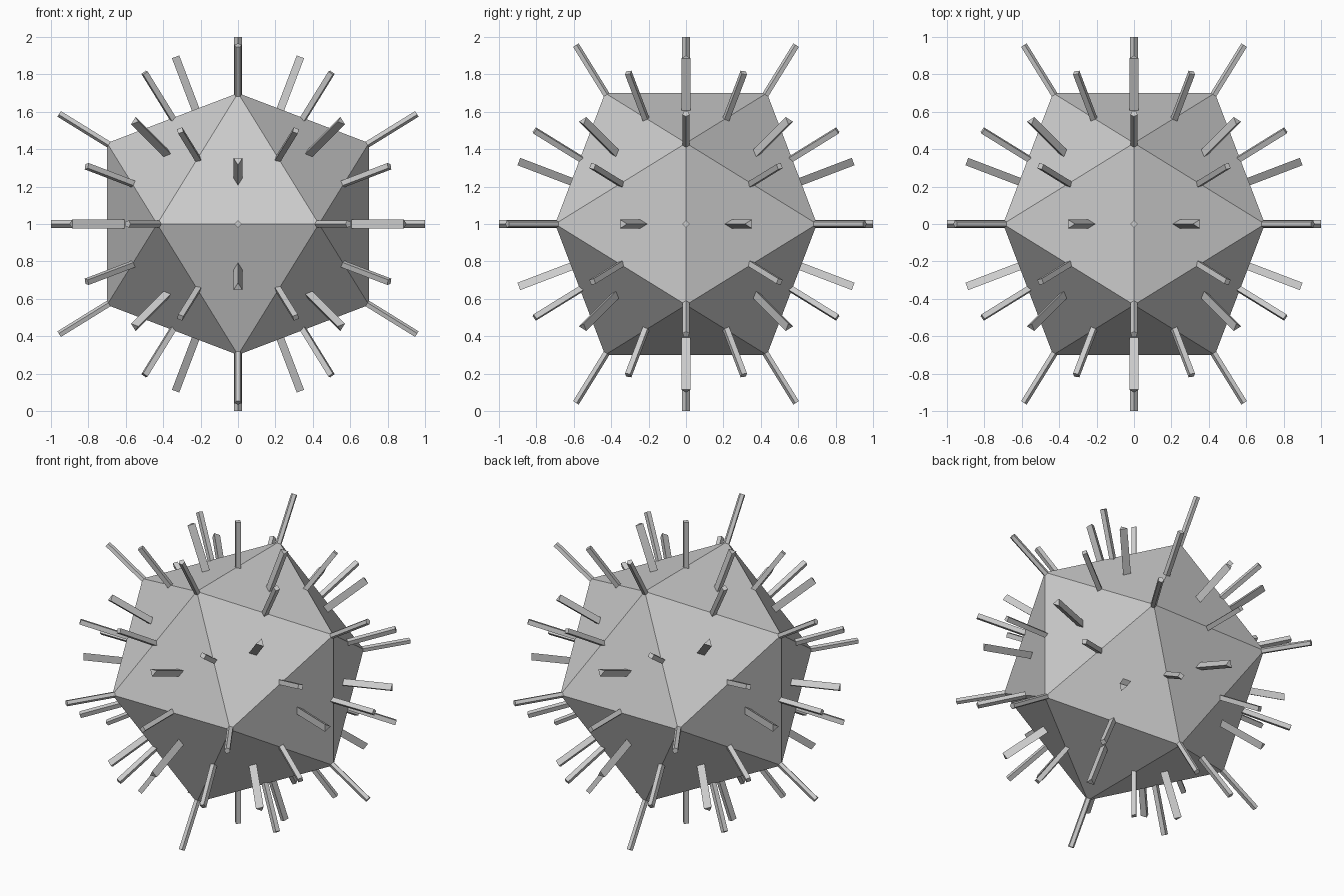
import bpy, bmesh, math
from mathutils import Vector

if "Cube" in bpy.data.objects:
    bpy.data.objects.remove(bpy.data.objects["Cube"])

PHI = (1 + math.sqrt(5)) / 2
A = 0.7            # half extent of the icosahedron
B = A / PHI
CENTRE = Vector((0, 0, 1))
LENGTH, SINK = 0.3, 0.02


def finish(bm, name):
    bmesh.ops.recalc_face_normals(bm, faces=bm.faces)
    mesh = bpy.data.meshes.new(name)
    bm.to_mesh(mesh)
    obj = bpy.data.objects.new(name, mesh)
    bpy.context.collection.objects.link(obj)
    obj.location = CENTRE


def spike(bm, base, toward, sides, radius):
    """Radial prism on the surface with one corner facing `toward`."""
    n = base.normalized()
    d = toward - base
    u = (d - n * d.dot(n)).normalized()
    w = n.cross(u)
    r = base.length
    rings = []
    for h in (r - SINK, r + LENGTH):
        rings.append([bm.verts.new(n * h + radius * (u * math.cos(t) + w * math.sin(t)))
                      for t in (2 * math.pi * i / sides for i in range(sides))])
    low, high = rings
    bm.faces.new(low[::-1])
    bm.faces.new(high)
    for i in range(sides):
        j = (i + 1) % sides
        bm.faces.new((low[i], low[j], high[j], high[i]))


# Icosahedral body: hull of three crossed golden rectangles
body = bmesh.new()
for s in (-1, 1):
    for t in (-1, 1):
        for p in ((s * A, 0, t * B), (0, s * B, t * A), (s * B, t * A, 0)):
            body.verts.new(p)
bmesh.ops.convex_hull(body, input=body.verts[:])

# Five-sided spikes on the corners
corner = bmesh.new()
for v in body.verts:
    spike(corner, v.co, v.link_edges[0].other_vert(v).co, 5, 0.0195)

# Four-sided spikes on the edge midpoints
edge = bmesh.new()
for e in body.edges:
    spike(edge, (e.verts[0].co + e.verts[1].co) / 2, e.verts[0].co, 4, 0.021)

# Three-sided spikes on the face centres
face = bmesh.new()
for f in body.faces:
    e = f.edges[0]
    spike(face, f.calc_center_median(), (e.verts[0].co + e.verts[1].co) / 2, 3, 0.028)

finish(body, "icosahedron_body")
finish(corner, "corner_spikes")
finish(edge, "edge_spikes")
finish(face, "face_spikes")
